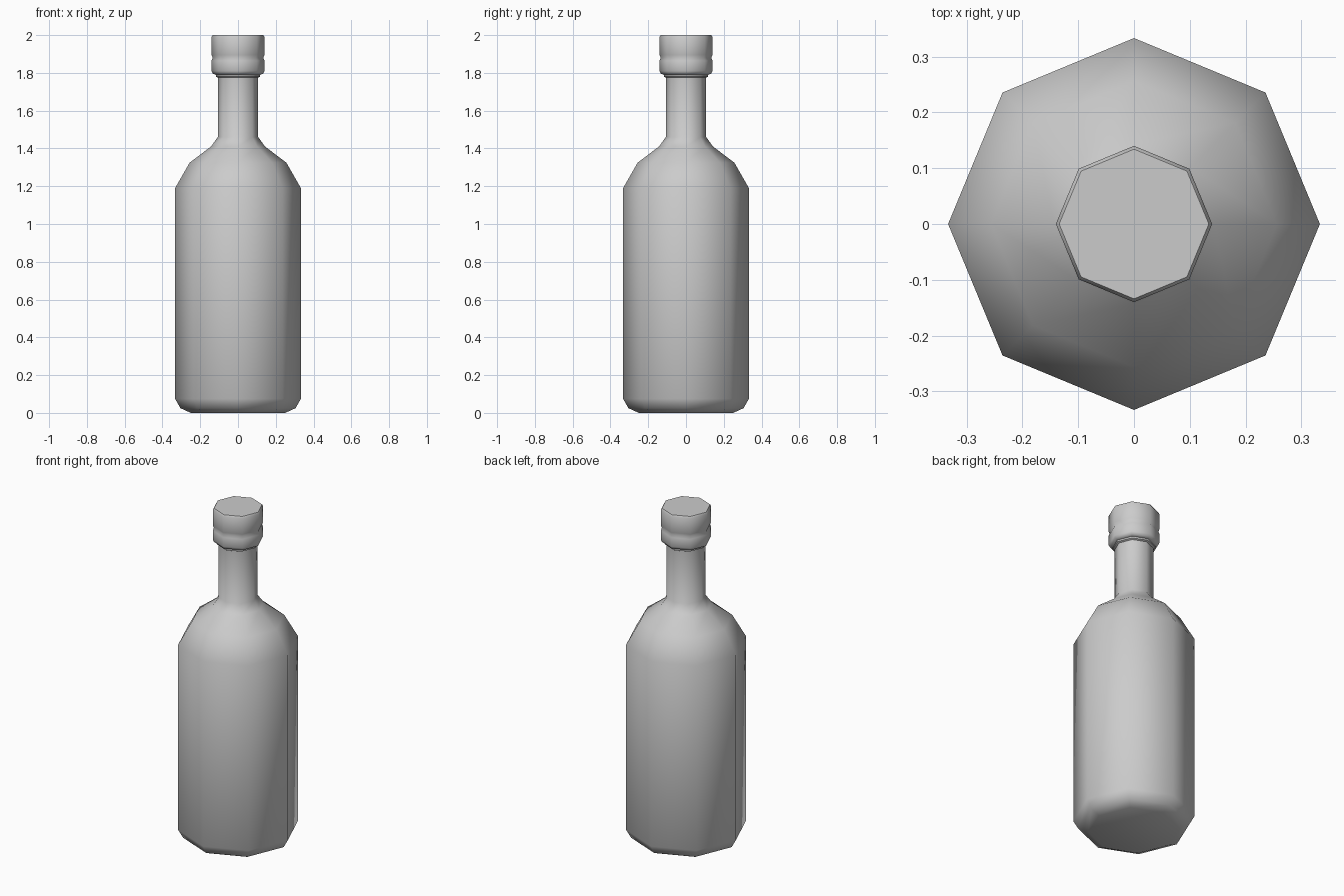
import bpy, bmesh, math

if "Cube" in bpy.data.objects:
    bpy.data.objects.remove(bpy.data.objects["Cube"])

SIDES = 8


def lathe(name, profile):
    """Eight-sided turned solid from (radius, z) points, capped at both ends."""
    bm = bmesh.new()
    rings = []
    for r, z in profile:
        rings.append([bm.verts.new((r * math.cos(2 * math.pi * i / SIDES),
                                    r * math.sin(2 * math.pi * i / SIDES), z))
                      for i in range(SIDES)])
    for a, b in zip(rings, rings[1:]):
        for i in range(SIDES):
            j = (i + 1) % SIDES
            bm.faces.new((a[i], a[j], b[j], b[i]))
    bm.faces.new(rings[0][::-1])
    bm.faces.new(rings[-1])
    mesh = bpy.data.meshes.new(name)
    bm.to_mesh(mesh)
    bm.free()
    obj = bpy.data.objects.new(name, mesh)
    bpy.context.collection.objects.link(obj)
    bpy.ops.object.select_all(action='DESELECT')
    obj.select_set(True)
    bpy.context.view_layer.objects.active = obj
    bpy.ops.object.shade_smooth_by_angle(angle=math.radians(60))
    return obj


# Bottle body: rounded foot, straight wall, sloped shoulder, neck and lip ring
lathe("bottle_body", [
    (0.25, 0.0), (0.305, 0.025), (0.333, 0.075), (0.333, 1.19),
    (0.256, 1.325), (0.143, 1.41), (0.107, 1.46), (0.107, 1.775),
    (0.117, 1.78), (0.117, 1.81)])

# Screw cap: rounded edges and a shallow groove above its lower band
lathe("bottle_cap", [
    (0.118, 1.79), (0.133, 1.796), (0.14, 1.81), (0.14, 1.865),
    (0.134, 1.88), (0.14, 1.895), (0.14, 1.99), (0.134, 2.0)])
